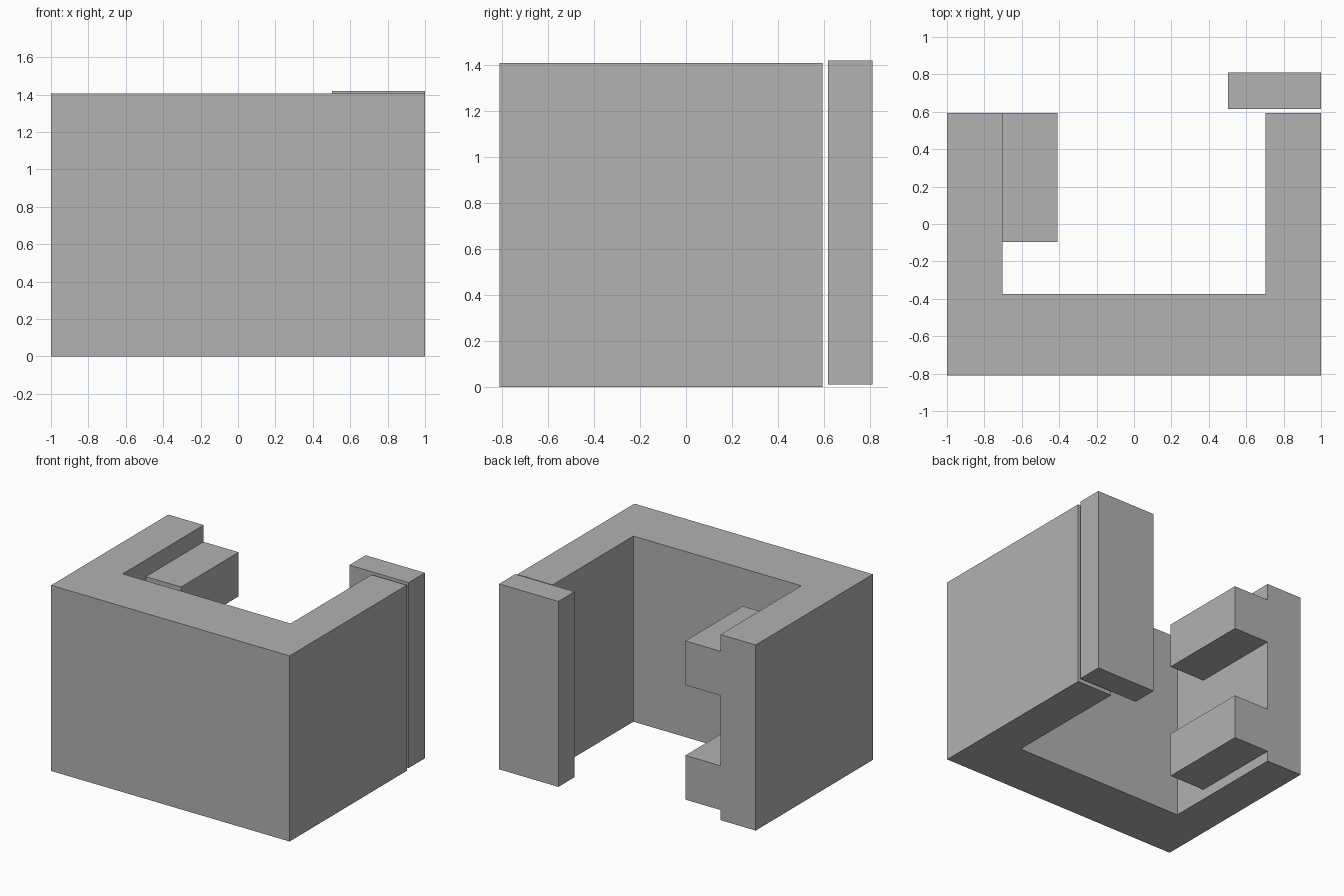
import bpy
import bmesh

cube = bpy.data.objects.get("Cube")
if cube:
    bpy.data.objects.remove(cube, do_unlink=True)

# Single flat colour
grey = bpy.data.materials.new("plain_grey")
grey.use_nodes = True
colour = (0.445, 0.445, 0.445, 1)
grey.diffuse_color = colour
grey.node_tree.nodes["Principled BSDF"].inputs["Base Color"].default_value = colour


def prism(name, outline, bottom, top):
    """Extrude a plan outline upward between two heights."""
    bm = bmesh.new()
    base = bm.faces.new([bm.verts.new((x, y, bottom)) for x, y in outline])
    side = bmesh.ops.extrude_face_region(bm, geom=[base], use_keep_orig=True)
    lifted = [v for v in side["geom"] if isinstance(v, bmesh.types.BMVert)]
    bmesh.ops.translate(bm, vec=(0, 0, top - bottom), verts=lifted)
    bmesh.ops.recalc_face_normals(bm, faces=bm.faces)
    mesh = bpy.data.meshes.new(name)
    bm.to_mesh(mesh)
    bm.free()
    mesh.materials.append(grey)
    obj = bpy.data.objects.new(name, mesh)
    bpy.context.scene.collection.objects.link(obj)
    return obj


def rectangle(x0, x1, y0, y1):
    return [(x0, y0), (x1, y0), (x1, y1), (x0, y1)]


OUTER, INNER = 1.0, 0.704
FRONT, INNER_FRONT, BACK = -0.81, -0.375, 0.593

# U-shaped wall, open at the back
prism("u_shaped_wall", [
    (-OUTER, FRONT), (OUTER, FRONT), (OUTER, BACK), (INNER, BACK),
    (INNER, INNER_FRONT), (-INNER, INNER_FRONT), (-INNER, BACK), (-OUTER, BACK),
], 0, 1.407)

# Two ledges on the inside of the right wall
for name, bottom in (("lower_ledge", 0.077), ("upper_ledge", 0.945)):
    prism(name, rectangle(-INNER, -0.41, -0.097, BACK), bottom, bottom + 0.335)

# Separate panel standing just behind the left wall
prism("back_panel", rectangle(0.503, OUTER, 0.616, 0.81), 0.012, 1.418)
